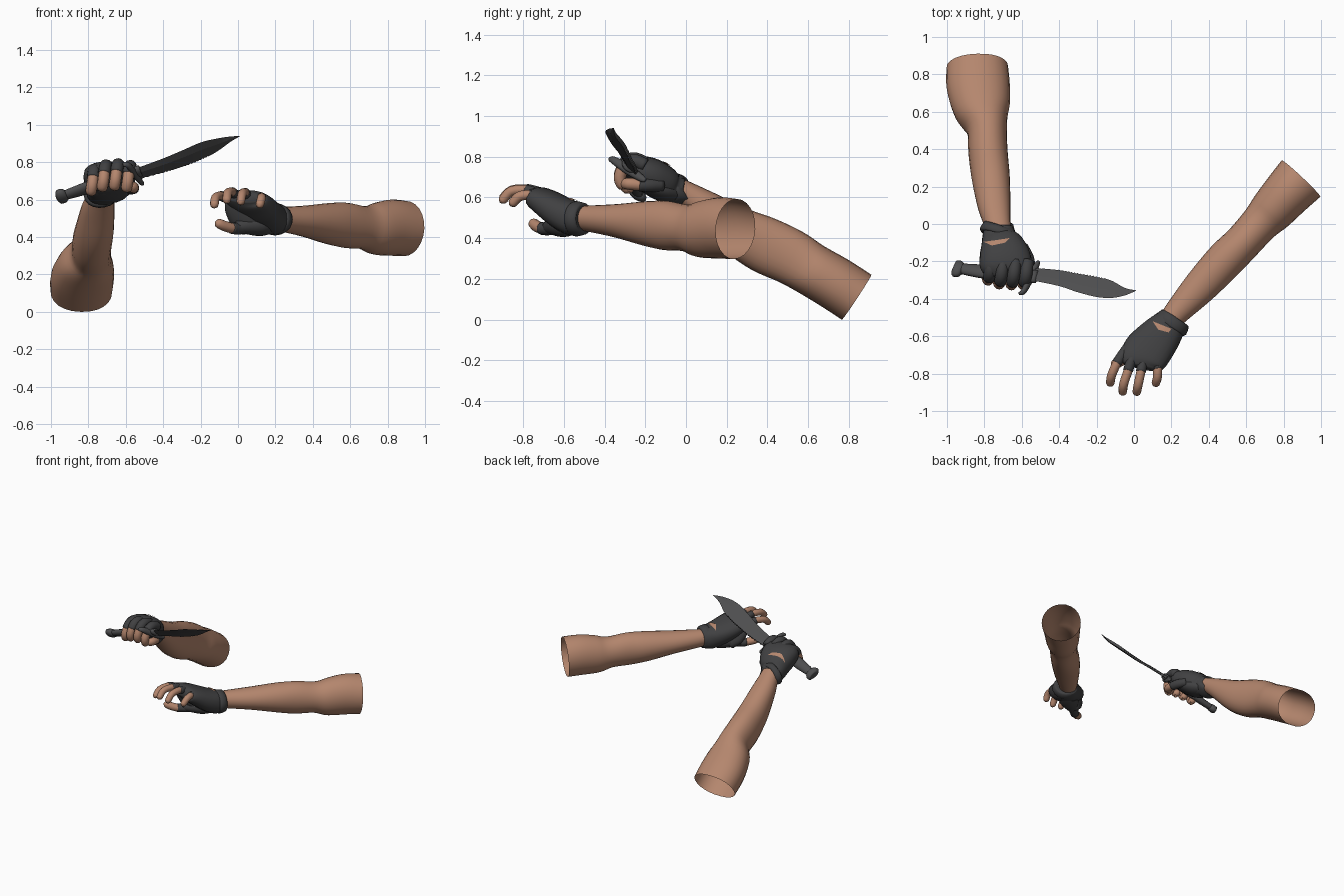
import bpy, bmesh, math
from mathutils import Vector
from mathutils.bvhtree import BVHTree

if "Cube" in bpy.data.objects:
    bpy.data.objects.remove(bpy.data.objects["Cube"])


def material(name, rgb):
    m = bpy.data.materials.new(name)
    m.use_nodes = True
    m.diffuse_color = (*rgb, 1)
    m.node_tree.nodes["Principled BSDF"].inputs["Base Color"].default_value = (*rgb, 1)
    return m


SKIN = material("skin", (0.46, 0.24, 0.155))
GLOVE = material("dark_glove", (0.052, 0.052, 0.054))
STEEL = material("dark_steel", (0.075, 0.075, 0.077))


def finish(name, bm, mat, smooth=True):
    bmesh.ops.recalc_face_normals(bm, faces=bm.faces)
    me = bpy.data.meshes.new(name)
    bm.to_mesh(me)
    bm.free()
    if smooth:
        me.shade_smooth()
    me.materials.append(mat)
    ob = bpy.data.objects.new(name, me)
    bpy.context.collection.objects.link(ob)
    return ob


def spline(rows, steps):
    """Smooth interpolation through rows of numbers."""
    rows = [Vector(r) for r in rows]
    out = []
    for i in range(len(rows) - 1):
        b, c = rows[i], rows[i + 1]
        a = rows[i - 1] if i else b
        d = rows[min(i + 2, len(rows) - 1)]
        for k in range(steps):
            t = k / steps
            out.append(0.5 * (2 * b + (c - a) * t + (2 * a - 5 * b + 4 * c - d) * t * t
                              + (3 * b - a - 3 * c + d) * t ** 3))
    return out + [rows[-1]]


def loft(name, rows, mat, hint, sides=20, caps=(True, True), steps=4, power=1.0):
    """Skin elliptical sections: x, y, z, half width along hint, half thickness."""
    rows = spline(rows, steps)
    pts = [Vector(r[:3]) for r in rows]
    bm = bmesh.new()
    rings = []
    for i, p in enumerate(pts):
        t = (pts[min(i + 1, len(pts) - 1)] - pts[max(i - 1, 0)]).normalized()
        w = Vector(hint)
        w = (w - t * w.dot(t)).normalized()
        n = t.cross(w)
        ring = []
        for k in range(sides):
            a = 2 * math.pi * k / sides
            c, s = math.cos(a), math.sin(a)
            c = math.copysign(abs(c) ** power, c)
            s = math.copysign(abs(s) ** power, s)
            ring.append(bm.verts.new(p + w * c * rows[i][3] + n * s * rows[i][4]))
        rings.append(ring)
    for r, q in zip(rings, rings[1:]):
        for k in range(sides):
            j = (k + 1) % sides
            bm.faces.new((r[k], r[j], q[j], q[k]))
    for flag, ring in zip(caps, (rings[0], rings[-1])):
        if flag:
            bm.faces.new(ring)
    return finish(name, bm, mat)


def digit(name, points, radius, mat, hint, tip=False):
    """Finger or sleeve tube, optionally with a rounded tip."""
    rows = [(*p, radius, radius) for p in points]
    if tip:
        end = Vector(points[-1])
        d = (end - Vector(points[-2])).normalized() * radius
        rows[-1] = (*(end - d), radius * 0.95, radius * 0.95)
        rows += [(*(end - d * 0.4), radius * 0.75, radius * 0.75),
                 (*end, radius * 0.2, radius * 0.2)]
    loft(name, rows, mat, hint, sides=12, steps=3)


def finger(name, points, cut, radius, hint):
    """Gloved base up to the cut, bare skin beyond it."""
    digit(name + "_sleeve", points[:cut + 1], radius * 1.12, GLOVE, hint)
    digit(name, points[cut - 1:], radius, SKIN, hint, tip=True)


def patch(name, target, outline, mat):
    """Thin plate draped over the top of a target."""
    bm = bmesh.new()
    bm.from_mesh(target.data)
    tree = BVHTree.FromBMesh(bm)
    bm.free()
    bm = bmesh.new()
    mid = sum((Vector(p) for p in outline), Vector((0, 0))) / len(outline)
    loop = [Vector(a).lerp(Vector(b), k / 4)
            for a, b in zip(outline, outline[1:] + outline[:1]) for k in range(4)]

    def drop(p):
        hit = tree.ray_cast(Vector((*p, 2)), Vector((0, 0, -1)))[0]
        return bm.verts.new(hit + Vector((0, 0, 0.006)) if hit else (*p, 0.6))
    rings = [[drop(mid.lerp(p, f)) for p in loop] for f in (0.33, 0.66, 1)]
    bm.faces.new(rings[0])
    for r, q in zip(rings, rings[1:]):
        for k in range(len(loop)):
            j = (k + 1) % len(loop)
            bm.faces.new((r[k], r[j], q[j], q[k]))
    finish(name, bm, mat)


# Bare arms, open at the upper end
X = (1, 0, 0)
loft("right_arm", [
    (-.838, .838, .11, .165, .132), (-.832, .73, .18, .169, .132), (-.812, .61, .25, .15, .13),
    (-.787, .51, .31, .108, .136), (-.78, .38, .37, .105, .138), (-.766, .25, .44, .102, .118),
    (-.748, .1, .55, .088, .083), (-.73, 0, .62, .07, .06), (-.72, -.06, .65, .065, .055)],
    SKIN, X, sides=24, caps=(False, True), power=.92)
L = (.76, -.65, 0)
loft("left_arm", [
    (.893, .243, .445, .142, .148), (.82, .165, .45, .132, .15), (.735, .07, .443, .12, .138),
    (.67, 0, .45, .104, .115), (.58, -.1, .462, .1, .121), (.485, -.195, .472, .103, .11),
    (.355, -.335, .485, .092, .083), (.235, -.465, .495, .07, .066), (.19, -.52, .5, .06, .06)],
    SKIN, L, sides=24, caps=(False, True))

# Left open hand
H = (.9, -.43, 0)
left_glove = loft("left_glove", [
    (.215, -.505, .495, .078, .073), (.18, -.55, .495, .097, .083), (.13, -.61, .525, .116, .078),
    (.075, -.675, .57, .128, .066), (.04, -.73, .602, .12, .052), (.03, -.765, .615, .09, .03)],
    GLOVE, H, power=.85)
loft("left_strap", [(.224, -.498, .495, .066, .064), (.22, -.504, .495, .086, .079),
                    (.197, -.541, .495, .096, .087), (.191, -.55, .495, .083, .08)],
     GLOVE, (.8, -.6, 0), steps=2)
loft("left_palm_heel", [(.19, -.55, .46, .04, .04), (.12, -.6, .465, .068, .06),
                        (.04, -.65, .46, .05, .045), (-.01, -.68, .455, .03, .03)], GLOVE, H)
loft("left_thumb_web", [(.07, -.63, .45, .06, .045), (.03, -.655, .5, .075, .04),
                        (.0, -.675, .55, .07, .035), (-.01, -.69, .59, .06, .03)], GLOVE, X)
finger("left_thumb", [(.06, -.64, .45), (.0, -.68, .445), (-.035, -.71, .448),
                      (-.075, -.735, .46), (-.12, -.76, .48)], 2, .028, (0, 0, 1))
for label, pts in {
    "index": [(-.035, -.66, .59), (-.067, -.705, .61), (-.092, -.745, .62), (-.12, -.81, .61), (-.129, -.865, .56)],
    "middle": [(0, -.7, .615), (-.018, -.74, .63), (-.032, -.785, .64), (-.055, -.855, .635), (-.062, -.913, .585)],
    "ring": [(.055, -.71, .61), (.045, -.75, .625), (.037, -.79, .637), (.022, -.86, .63), (.012, -.913, .575)],
    "little": [(.11, -.7, .59), (.12, -.74, .605), (.126, -.775, .612), (.125, -.82, .605), (.113, -.865, .56)],
}.items():
    finger("left_" + label + "_finger", pts, 2, .024, X)
patch("left_glove_opening", left_glove,
      [(.1, -.52), (.15, -.54), (.2, -.56), (.185, -.58), (.13, -.565)], SKIN)

# Right gripping hand
right_glove = loft("right_glove", [
    (-.725, -.02, .632, .078, .062), (-.72, -.07, .645, .094, .076), (-.705, -.12, .675, .12, .088),
    (-.69, -.18, .71, .138, .088), (-.683, -.235, .738, .135, .07), (-.68, -.28, .75, .1, .035)],
    GLOVE, X, power=.85)
loft("right_palm_heel", [(-.72, -.06, .62, .08, .045), (-.7, -.12, .64, .11, .058),
                         (-.685, -.18, .662, .118, .05), (-.675, -.23, .68, .09, .03)], GLOVE, X)
loft("right_strap", [(-.714, -.01, .63, .07, .055), (-.716, -.017, .63, .09, .072),
                     (-.732, -.058, .638, .1, .082), (-.735, -.066, .64, .083, .07)],
     GLOVE, (.88, .45, 0), steps=2)
for label, x, dz, dy in (("little", -.775, -.022, .025), ("ring", -.715, 0, .005),
                         ("middle", -.65, .006, 0), ("index", -.585, -.003, 0)):
    path = [(-.2, .76), (-.25, .782), (-.29, .772), (-.312, .74),
            (-.325, .7), (-.315, .67), (-.28, .665)]
    pts = [(x + .015 * (1 - i / 3), y + dy, z + dz) for i, (y, z) in enumerate(path)]
    finger("right_" + label + "_finger", pts, 3, .03, X)
finger("right_thumb", [(-.6, -.12, .66), (-.568, -.18, .66), (-.56, -.23, .662),
                       (-.56, -.28, .667), (-.6, -.315, .668)], 2, .029, (0, 0, 1))
patch("right_glove_opening", right_glove,
      [(-.805, -.095), (-.73, -.085), (-.665, -.075), (-.69, -.1), (-.76, -.115)], SKIN)

# Knife grip, pommel and guard
W = Vector((-.09, -.16, .11)).normalized()
A = Vector((.55, -.075, .19)).normalized()
loft("knife_grip", [
    (-.93, -.238, .622, .03, .022), (-.88, -.245, .638, .036, .024), (-.8, -.255, .665, .042, .026),
    (-.7, -.265, .698, .036, .026), (-.6, -.275, .73, .042, .026), (-.52, -.282, .755, .04, .022)],
    STEEL, W, sides=12)
loft("knife_pommel", [(-.965, -.236, .612, .03, .02), (-.957, -.238, .614, .052, .028),
                      (-.93, -.24, .622, .05, .028), (-.915, -.242, .627, .03, .022)],
     STEEL, W, sides=12, steps=2)
loft("knife_guard", [(-.615, -.372, .785, .008, .01), (-.59, -.36, .785, .014, .018),
                     (-.555, -.29, .742, .018, .026), (-.52, -.22, .695, .014, .018),
                     (-.508, -.2, .685, .008, .01)], STEEL, A, sides=10)

# Knife blade with a toothed spine: x, spine y and z, edge y and z
stations = spline([
    (-.55, -.238, .71, -.3, .765), (-.4, -.25, .75, -.332, .82), (-.3, -.268, .78, -.365, .862),
    (-.2, -.285, .818, -.39, .905), (-.12, -.308, .86, -.395, .925),
    (-.05, -.345, .908, -.382, .936), (.012, -.355, .94, -.357, .941)], 12)
N = A.cross(W).normalized()
bm = bmesh.new()
rings = []
for i, (x, sy, sz, ey, ez) in enumerate(stations):
    spine, edge = Vector((x, sy, sz)), Vector((x, ey, ez))
    if i % 2 and 2 < i < 42:
        spine = spine.lerp(edge, .05)
    thick = N * .009 * min(1, (edge - spine).length / .06)
    belly = spine.lerp(edge, .6)
    rings.append([bm.verts.new(p) for p in
                  (spine + thick, belly + thick, edge, belly - thick, spine - thick)])
for r, q in zip(rings, rings[1:]):
    for k in range(5):
        j = (k + 1) % 5
        bm.faces.new((r[k], r[j], q[j], q[k]))
bm.faces.new(rings[0])
bm.faces.new(rings[-1])
finish("knife_blade", bm, STEEL, smooth=False)
